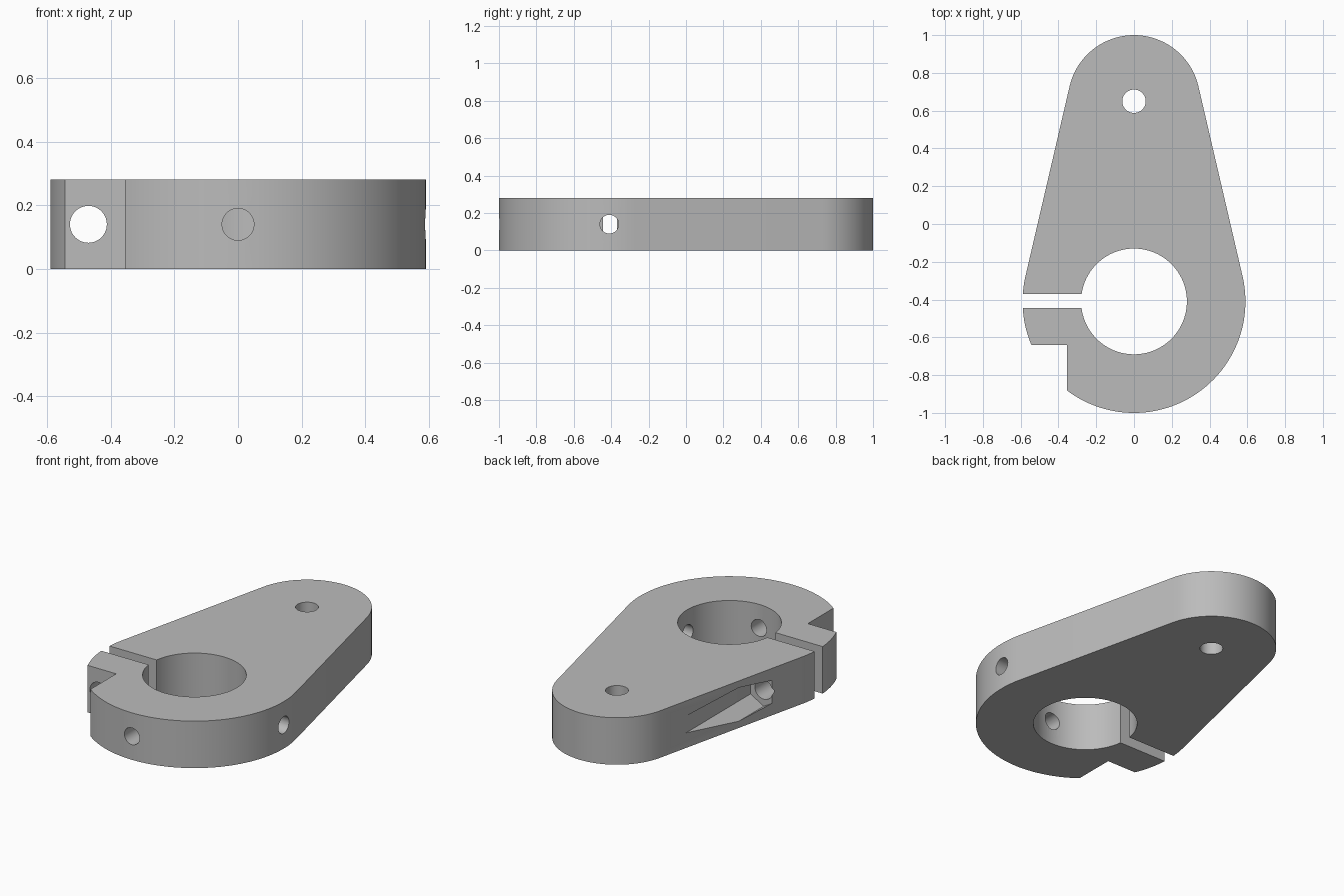
import bpy, bmesh, math
from mathutils import Matrix, Vector

old = bpy.data.objects.get("Cube")
if old:
    bpy.data.objects.remove(old, do_unlink=True)

THICK = 0.28
MID = THICK / 2
BORE = Vector((0, -0.41, MID))
PIVOT = Vector((0, 0.65, MID))
R_BIG, R_SMALL = 0.59, 0.35
BOLT_X = -0.47

grey = bpy.data.materials.new("plain grey")
grey.use_nodes = True
colour = (0.5, 0.5, 0.5, 1)
grey.diffuse_color = colour
grey.node_tree.nodes["Principled BSDF"].inputs["Base Color"].default_value = colour


def make_object(name, bm):
    mesh = bpy.data.meshes.new(name)
    bmesh.ops.recalc_face_normals(bm, faces=bm.faces)
    bm.to_mesh(mesh)
    bm.free()
    mesh.materials.append(grey)
    obj = bpy.data.objects.new(name, mesh)
    bpy.context.collection.objects.link(obj)
    return obj


def rod(name, start, end, radius, sides=48, spin=0):
    """Prism or cylinder between two points."""
    start, end = Vector(start), Vector(end)
    axis = end - start
    turn = axis.to_track_quat('Z', 'Y').to_matrix().to_4x4()
    place = Matrix.Translation((start + end) / 2) @ turn @ Matrix.Rotation(spin, 4, 'Z')
    bm = bmesh.new()
    bmesh.ops.create_cone(bm, cap_ends=True, segments=sides, radius1=radius,
                          radius2=radius, depth=axis.length, matrix=place)
    return make_object(name, bm)


def block(name, low, high):
    """Box between two opposite corners."""
    low, high = Vector(low), Vector(high)
    place = Matrix.Translation((low + high) / 2) @ Matrix.Diagonal((*(high - low), 1))
    bm = bmesh.new()
    bmesh.ops.create_cube(bm, size=1, matrix=place)
    return make_object(name, bm)


# Lever body: two arcs joined by their common tangents
tilt = math.asin((R_BIG - R_SMALL) / (PIVOT.y - BORE.y))


def arc(centre, radius, first, last, steps):
    angles = [first + (last - first) * i / steps for i in range(steps + 1)]
    return [(centre.x + radius * math.cos(a), centre.y + radius * math.sin(a), 0)
            for a in angles]


outline = arc(PIVOT, R_SMALL, tilt, math.pi - tilt, 40)
outline += arc(BORE, R_BIG, math.pi - tilt, 2 * math.pi + tilt, 72)
bm = bmesh.new()
base = bm.faces.new([bm.verts.new(p) for p in outline])
ext = bmesh.ops.extrude_face_region(bm, geom=[base])
top = [v for v in ext["geom"] if isinstance(v, bmesh.types.BMVert)]
bmesh.ops.translate(bm, verts=top, vec=(0, 0, THICK))
body = make_object("clamp_lever", bm)

up = Vector((0, 0, 0.4))
cutters = [
    rod("shaft_bore", BORE - up, BORE + up, 0.28, 96),
    rod("pivot_hole", PIVOT - up, PIVOT + up, 0.062),
    block("clamp_slot", (-0.8, -0.445, -0.2), (-0.1, -0.37, 0.5)),
    block("bolt_notch", (-0.8, -1.2, -0.2), (-0.355, -0.64, 0.5)),
    rod("bolt_hole", (BOLT_X, -0.8, MID), (BOLT_X, 0.6, MID), 0.058),
    rod("front_screw_hole", (0, -1.2, MID), BORE, 0.05),
    rod("side_screw_hole", (0.8, BORE.y, MID), BORE, 0.05),
]

# Hexagonal nut pocket with upright flats, running out through the slanted wall
nut = rod("nut_pocket", (BOLT_X, -0.06, MID), (BOLT_X, 0.9, MID), 0.1, 6)
spread = max(v.co.z for v in nut.data.vertices) - MID
if spread < 0.095:
    turn = (Matrix.Translation((BOLT_X, 0, MID)) @ Matrix.Rotation(math.pi / 6, 4, 'Y')
            @ Matrix.Translation((-BOLT_X, 0, -MID)))
    nut.data.transform(turn)
cutters.append(nut)

# Cut every opening, then bake the result and drop the cutters
for cutter in cutters:
    cutter.hide_render = True
    mod = body.modifiers.new(cutter.name, 'BOOLEAN')
    mod.operation = 'DIFFERENCE'
    mod.solver = 'EXACT'
    mod.object = cutter
graph = bpy.context.evaluated_depsgraph_get()
result = bpy.data.meshes.new_from_object(body.evaluated_get(graph))
body.modifiers.clear()
body.data = result
for cutter in cutters:
    bpy.data.objects.remove(cutter, do_unlink=True)
result.materials.clear()
result.materials.append(grey)
for face in result.polygons:
    face.material_index = 0

bpy.ops.object.select_all(action='DESELECT')
body.select_set(True)
bpy.context.view_layer.objects.active = body
bpy.ops.object.shade_smooth_by_angle(angle=math.radians(25))
